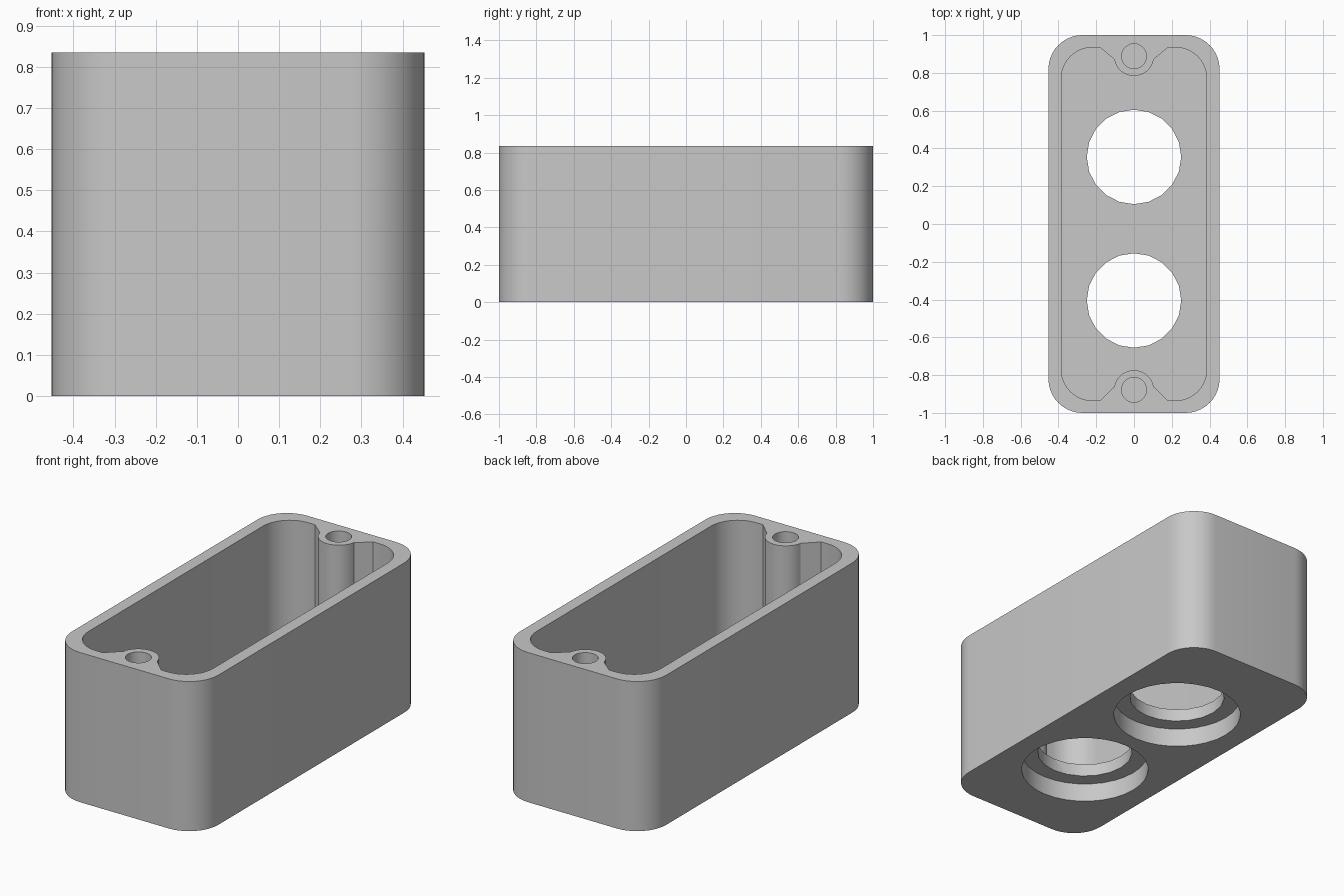
import bpy, bmesh
from math import cos, sin, radians

if "Cube" in bpy.data.objects:
    bpy.data.objects.remove(bpy.data.objects["Cube"], do_unlink=True)

HEIGHT, FLOOR, RECESS = 0.835, 0.175, 0.105
HALF_X, HALF_Y = 0.453, 1.0

grey = bpy.data.materials.new("plain grey")
grey.use_nodes = True
grey.diffuse_color = (0.58, 0.58, 0.58, 1)
grey.node_tree.nodes["Principled BSDF"].inputs["Base Color"].default_value = grey.diffuse_color


def arc(cx, cy, r, start, end, steps):
    angles = [radians(start + (end - start) * i / steps) for i in range(steps + 1)]
    return [(cx + r * cos(a), cy + r * sin(a)) for a in angles]


def prism(name, outline, z0, z1):
    """Extrude a counter-clockwise outline from z0 to z1."""
    bm = bmesh.new()
    face = bm.faces.new([bm.verts.new((x, y, z0)) for x, y in outline])
    top = bmesh.ops.extrude_face_region(bm, geom=[face])["geom"]
    for v in top:
        if isinstance(v, bmesh.types.BMVert):
            v.co.z = z1
    bmesh.ops.recalc_face_normals(bm, faces=bm.faces)
    mesh = bpy.data.meshes.new(name)
    bm.to_mesh(mesh)
    bm.free()
    mesh.materials.append(grey)
    obj = bpy.data.objects.new(name, mesh)
    bpy.context.collection.objects.link(obj)
    return obj


def circle(cy, r, steps):
    return arc(0, cy, r, 0, 360, steps)[:-1]


def rounded_end(hx, hy, r, boss_y=None):
    """Back half of a rounded rectangle, right to left, with an optional screw boss."""
    pts = arc(hx - r, hy - r, r, 0, 90, 10)
    if boss_y:
        pts += [(0.18, hy)] + arc(0, boss_y, 0.106, -10, -170, 16) + [(-0.18, hy)]
    return pts + arc(r - hx, hy - r, r, 90, 180, 10)


def turned(pts):
    return [(-x, -y) for x, y in pts]


# Outer shell
outer = rounded_end(HALF_X, HALF_Y, 0.18)
housing = prism("housing", outer + turned(outer), 0, HEIGHT)

# Cavity, leaving a screw boss at each end
cavity = rounded_end(0.385, 0.935, 0.165, 0.89) + turned(rounded_end(0.385, 0.935, 0.165, 0.88))
cutters = [prism("cavity_cutter", cavity, FLOOR, HEIGHT + 0.1)]

# Floor openings with wider recesses underneath
for y in (0.355, -0.405):
    cutters.append(prism("recess_cutter", circle(y, 0.335, 32), -0.1, RECESS))
    cutters.append(prism("opening_cutter", circle(y, 0.25, 20), -0.1, FLOOR + 0.1))

# Blind screw holes in the bosses
for y in (0.888, -0.878):
    cutters.append(prism("screw_hole_cutter", circle(y, 0.066, 24), HEIGHT - 0.45, HEIGHT + 0.1))

bpy.ops.object.select_all(action="DESELECT")
housing.select_set(True)
bpy.context.view_layer.objects.active = housing
for cutter in cutters:
    cutter.hide_render = True
    mod = housing.modifiers.new("cut", "BOOLEAN")
    mod.operation = "DIFFERENCE"
    mod.solver = "EXACT"
    mod.object = cutter
    bpy.ops.object.modifier_apply(modifier=mod.name)
    bpy.data.objects.remove(cutter, do_unlink=True)

bpy.ops.object.shade_smooth_by_angle(angle=radians(30))
